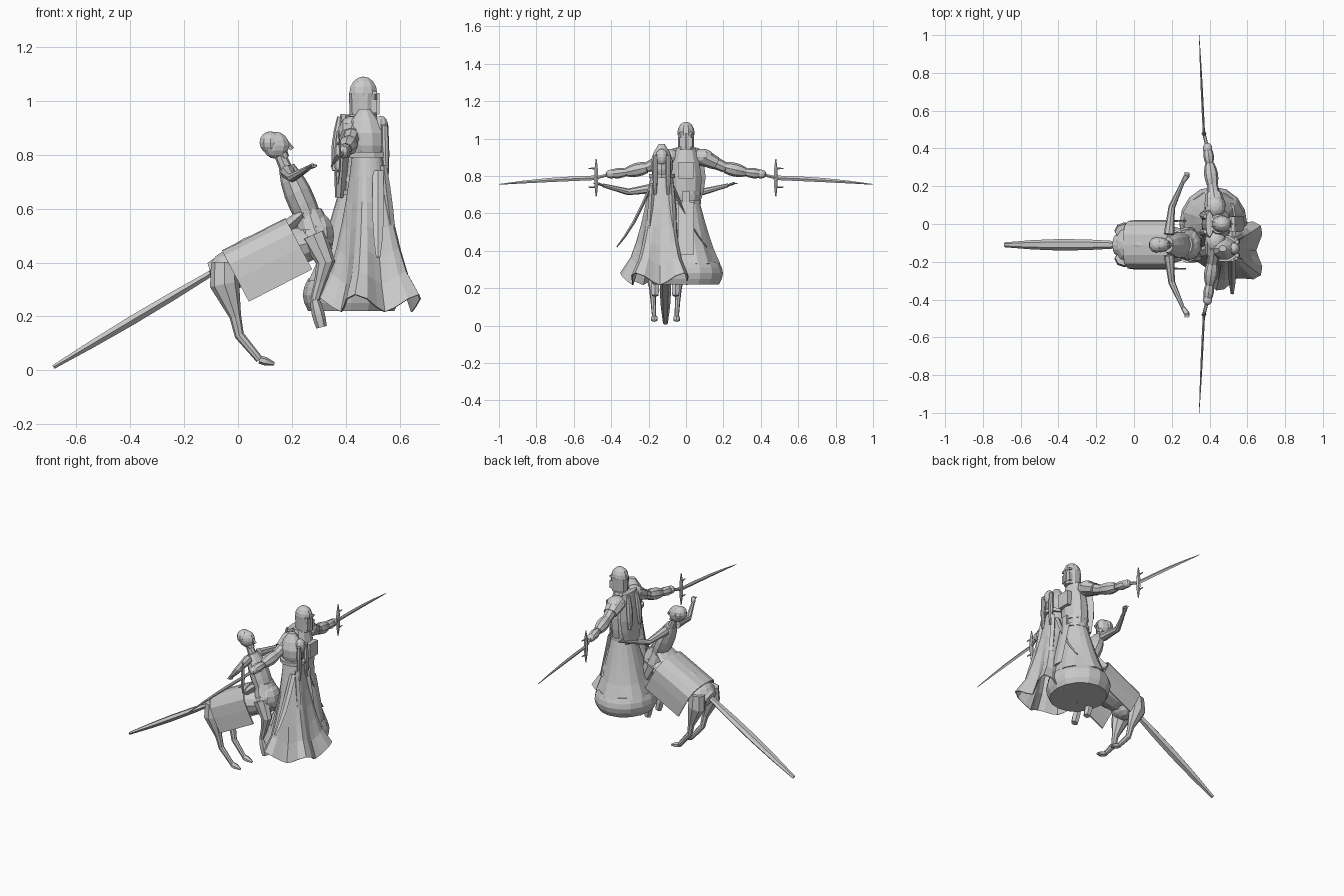
import bpy
import bmesh
import math
from mathutils import Vector

old_cube = bpy.data.objects.get("Cube")
if old_cube:
    bpy.data.objects.remove(old_cube)

SHADE = (0.6, 0.6, 0.6, 1)
stone = bpy.data.materials.new("pale_stone")
stone.use_nodes = True
stone.diffuse_color = SHADE
stone.node_tree.nodes["Principled BSDF"].inputs["Base Color"].default_value = SHADE

ACROSS, ALONG, UP = Vector((1, 0, 0)), Vector((0, 1, 0)), Vector((0, 0, 1))
BEAST_Y = -.11
FRIEND_Y = -.13


def knight(x, y, z):
    return Vector((x, y, z))


def beast(x, y, z):
    return Vector((x, y + BEAST_Y, z))


def friend(x, y, z):
    return Vector((x, y + FRIEND_Y, z))


def finish(name, bm, thickness=0):
    bmesh.ops.recalc_face_normals(bm, faces=bm.faces)
    mesh = bpy.data.meshes.new(name)
    bm.to_mesh(mesh)
    bm.free()
    mesh.materials.append(stone)
    obj = bpy.data.objects.new(name, mesh)
    bpy.context.collection.objects.link(obj)
    if thickness:
        obj.modifiers.new("cloth", "SOLIDIFY").thickness = thickness


def loft(name, points, radii, squash=1, ref=ACROSS, sides=8, level=False, folds=0, depth=0, thickness=0):
    """Skin a path of joints; squash is the second radius over the one along ref."""
    bm = bmesh.new()
    last = len(points) - 1
    loops = []
    for i, (point, radius) in enumerate(zip(points, radii)):
        tangent = UP if level else (points[min(i + 1, last)] - points[max(i - 1, 0)]).normalized()
        u = (ref - tangent * ref.dot(tangent)).normalized()
        v = tangent.cross(u) * squash
        fade = depth * (1 - i / last)
        loop = []
        for k in range(sides):
            angle = math.tau * k / sides
            wave = -math.cos(folds * angle) * fade
            rim = (u * math.cos(angle) + v * math.sin(angle)) * radius * (1 + wave)
            loop.append(bm.verts.new(point + rim + UP * wave * fade))
        loops.append(loop)
    for low, high in zip(loops, loops[1:]):
        for k in range(sides):
            bm.faces.new((low[k - 1], low[k], high[k], high[k - 1]))
    if not thickness:
        bm.faces.new(loops[0])
        bm.faces.new(loops[-1])
    finish(name, bm, thickness)


def tube(name, start, end, first, final, bulge=0, power=1, bend=0, steps=4, **style):
    """Tapered tube whose radius swells and whose middle lifts by rule."""
    points, radii = [], []
    for i in range(steps + 1):
        t = i / steps
        arc = math.sin(math.pi * t)
        points.append(start.lerp(end, t) + UP * bend * arc)
        radii.append(first + (final - first) * t ** power + bulge * arc)
    loft(name, points, radii, **style)


def solid(name, centre, size, round_shape=True):
    bm = bmesh.new()
    if round_shape:
        bmesh.ops.create_uvsphere(bm, u_segments=10, v_segments=8, radius=1)
    else:
        bmesh.ops.create_cube(bm, size=1)
    bmesh.ops.scale(bm, vec=size, verts=bm.verts)
    bmesh.ops.translate(bm, vec=centre, verts=bm.verts)
    finish(name, bm)


# Knight: heavy hem, bell skirt, chest and belts
waist = knight(.44, 0, .65)
collar = knight(.45, 0, .95)
hem = knight(.42, 0, .22)
tube("knight_hem", hem, hem + UP * .12, .16, .16, bulge=.02, squash=1.1, sides=16, level=True)
tube("knight_skirt", hem + UP * .11, waist, .165, .07, power=.8, squash=1.1, sides=18,
     level=True, folds=6, depth=.05)
tube("knight_torso", waist, collar, .065, .045, bulge=.02, squash=1.15, sides=10, level=True)
for height in (0, .05):
    belt = waist + UP * height
    tube("knight_belt", belt, belt + UP * .02, .08, .08, steps=1, sides=12, level=True)
solid("belt_buckle", waist + knight(.08, 0, .04), (.01, .04, .06), False)
solid("breast_plate", knight(.52, 0, .83), (.03, .08, .09), False)
tube("knight_tabard", knight(.58, 0, .38), knight(.52, 0, .66), .006, .006, squash=7, sides=4)

# Helmet with brow, ridge and cheek guards
helmet = knight(.465, 0, 1.03)
tube("helmet_neck", helmet - UP * .09, helmet, .05, .054, squash=.86, sides=10, level=True)
solid("helmet_dome", helmet, (.054, .046, .06))
solid("visor_ridge", helmet + knight(.05, 0, -.04), (.02, .012, .08), False)
for side in (1, -1):
    solid("visor_brow", helmet + knight(.04, side * .02, 0), (.02, .03, .012), False)
    solid("cheek_guard", helmet + knight(.04, side * .025, -.05), (.02, .02, .05), False)

# Drape and straps on the knight's back
tube("back_drape", knight(.38, 0, .64), knight(.4, 0, .95), .02, .02, bulge=.01, squash=3.5)
for side in (1, -1):
    tube("back_strap", knight(.36, side * .05, .74), knight(.38, side * .04, .94), .012, .012, bulge=.01)

# Arms and swords held out to both sides
for side in (1, -1):
    shoulder = knight(.43, side * .09, .9)
    elbow = knight(.415, side * .21, .845)
    wrist = knight(.4, side * .32, .82)
    fist = knight(.39, side * .4, .81)
    hilt = knight(.37, side * .48, .79)
    tip = knight(.345, side, .755)
    solid("shoulder_pad", shoulder, (.055, .06, .045))
    tube("pad_plate", shoulder, shoulder.lerp(elbow, .6), .058, .044, squash=.8, steps=1)
    tube("upper_arm", shoulder, elbow, .04, .028)
    tube("vambrace", elbow, wrist, .03, .024, bulge=.01)
    tube("gauntlet", wrist, fist, .02, .02, bulge=.008)
    solid("fist", fist, (.025, .03, .024))
    tube("sword_grip", fist, hilt, .009, .009, sides=6)
    reach = UP * .1
    tube("sword_guard", hilt - reach, hilt + reach, .003, .003, bulge=.01, steps=6, sides=6)
    for way in (1, -1):
        prong = hilt + reach * way / 2
        tube("guard_prong", prong, prong + ALONG * side * .04, .006, .003, sides=5)
    tube("sword_blade", hilt, tip, .006, .001, bulge=.002, bend=.005, squash=2, sides=4)

# Cloaked companion: lobed cloak, collar, hood and face
chest = friend(.48, 0, .81)
tube("cloak", friend(.5, -.01, .25), chest, .18, .055, power=.6, steps=6, squash=1.05, sides=30,
     level=True, folds=5, depth=.18, thickness=.006)
tube("cloak_collar", chest - UP * .02, chest, .08, .08, squash=.9, steps=1, sides=10, level=True)
tube("hood", chest - UP * .02, friend(.47, 0, .97), .055, .02, bulge=.035, squash=.85, sides=10, level=True)
solid("companion_face", friend(.53, 0, .9), (.03, .034, .045))
for side in (1, -1):
    tube("hair_lock", friend(.55, side * .035, .7), friend(.545, side * .035, .91), .008, .012, bulge=.004)

# Sash ends trailing from the cloak
for side in (1, -1):
    knot = friend(.52, side * .06, .74)
    sash_end = friend(.52, side * .24, .42)
    tube("sash_end", knot, sash_end, .02, .008, bulge=.006, squash=.4, bend=-.03, sides=4)
    strip = friend(.54, side * .05, .76)
    tube("cloak_strip", strip, strip + knight(.04, side * .02, -.34), .012, .01, bulge=.006, sides=4)

# Beast body and long tail
rump = beast(-.1, 0, .36)
withers = beast(.34, 0, .49)
tube("beast_body", rump, withers, .05, .05, bulge=.06, bend=.01, steps=6, squash=.8, ref=ALONG, sides=12)
solid("beast_haunch", beast(-.03, 0, .37), (.08, .1, .075))
solid("beast_chest", beast(.29, 0, .5), (.07, .085, .09))
tube("tail_lance", rump, beast(-.685, 0, .012), .02, .013, bulge=.014, squash=.65, ref=ALONG, sides=6)

# Blanket draped over the back, its sides hanging square to the spine
bm = bmesh.new()
spine = knight(.235, 0, .12)
hang = knight(.1, 0, -.19)
rows = []
for t in (0, .5, 1):
    row = []
    for k in range(-5, 6):
        bend = abs(k) / 5
        width = .13 * math.sin(math.pi / 2 * min(1, bend * 1.4))
        drop = bend ** 2.5
        row.append(bm.verts.new(beast(-.06, math.copysign(width, k), .445) + spine * t + hang * drop))
    rows.append(row)
for low, high in zip(rows, rows[1:]):
    for k in range(len(low) - 1):
        bm.faces.new((low[k], low[k + 1], high[k + 1], high[k]))
finish("blanket", bm, .008)

# Saddle rim and waist cloth where the rider begins
hips = beast(.26, 0, .6)
tube("saddle_rim", beast(.18, 0, .53), hips, .09, .06, squash=.3, ref=ALONG, sides=10)
tube("waist_cloth", beast(.285, 0, .52), hips, .07, .05, squash=1.2, sides=12, level=True)

# Rider torso, head and hair
nape = beast(.18, 0, .755)
skull = beast(.14, 0, .835)
tube("rider_torso", hips - UP * .03, nape, .048, .03, bulge=.005, power=3, squash=1.4, sides=10)
tube("rider_neck", nape - UP * .01, skull, .024, .02)
solid("rider_head", skull, (.052, .04, .05))
loft("rider_jaw", [skull, beast(.175, 0, .785)], [.035, .018])
loft("rider_nose", [beast(.18, 0, .85), beast(.2, 0, .82)], [.006, .01], sides=5)
solid("rider_hair", skull + knight(-.02, 0, .01), (.042, .043, .042))

# Rider arms and beast legs, mirrored about the beast's centre line
for side in (1, -1):
    armpit = beast(.185, side * .055, .735)
    bent_elbow = beast(.2, side * .2, .715)
    palm = beast(.26, side * .335, .75)
    loft("rider_arm", [armpit, armpit.lerp(bent_elbow, .5), bent_elbow, palm], [.028, .022, .018, .01])
    tube("rider_palm", palm, palm + knight(.02, side * .03, .01), .012, .015, squash=.5)
    for spread in (-1, 0, 1):
        knuckle = palm + knight(.02 + spread * .01, side * .025, .01)
        tube("rider_finger", knuckle, knuckle + ALONG * side * .025, .004, .002, steps=1, sides=4)
    hip = beast(-.05, side * .07, .4)
    stifle = beast(-.05, side * .075, .32)
    hock = beast(-.01, side * .07, .2)
    shank = beast(.005, side * .065, .13)
    ankle = beast(.08, side * .06, .04)
    toe = beast(.135, side * .06, .024)
    loft("hind_leg", [hip, stifle, hock, shank, ankle], [.05, .055, .022, .018, .014], squash=.8)
    loft("hind_hoof", [ankle, ankle.lerp(toe, .4), toe], [.015, .016, .006], squash=1.3, ref=UP, sides=6)
    thigh = beast(.28, side * .055, .5)
    knee = beast(.325, side * .065, .4)
    pastern = beast(.285, side * .055, .26)
    sole = beast(.31, side * .055, .16)
    loft("fore_leg", [thigh, knee, knee.lerp(pastern, .5), pastern], [.05, .035, .022, .017], squash=.8)
    tube("fore_hoof", pastern, sole, .018, .02, bulge=.005, sides=6)
